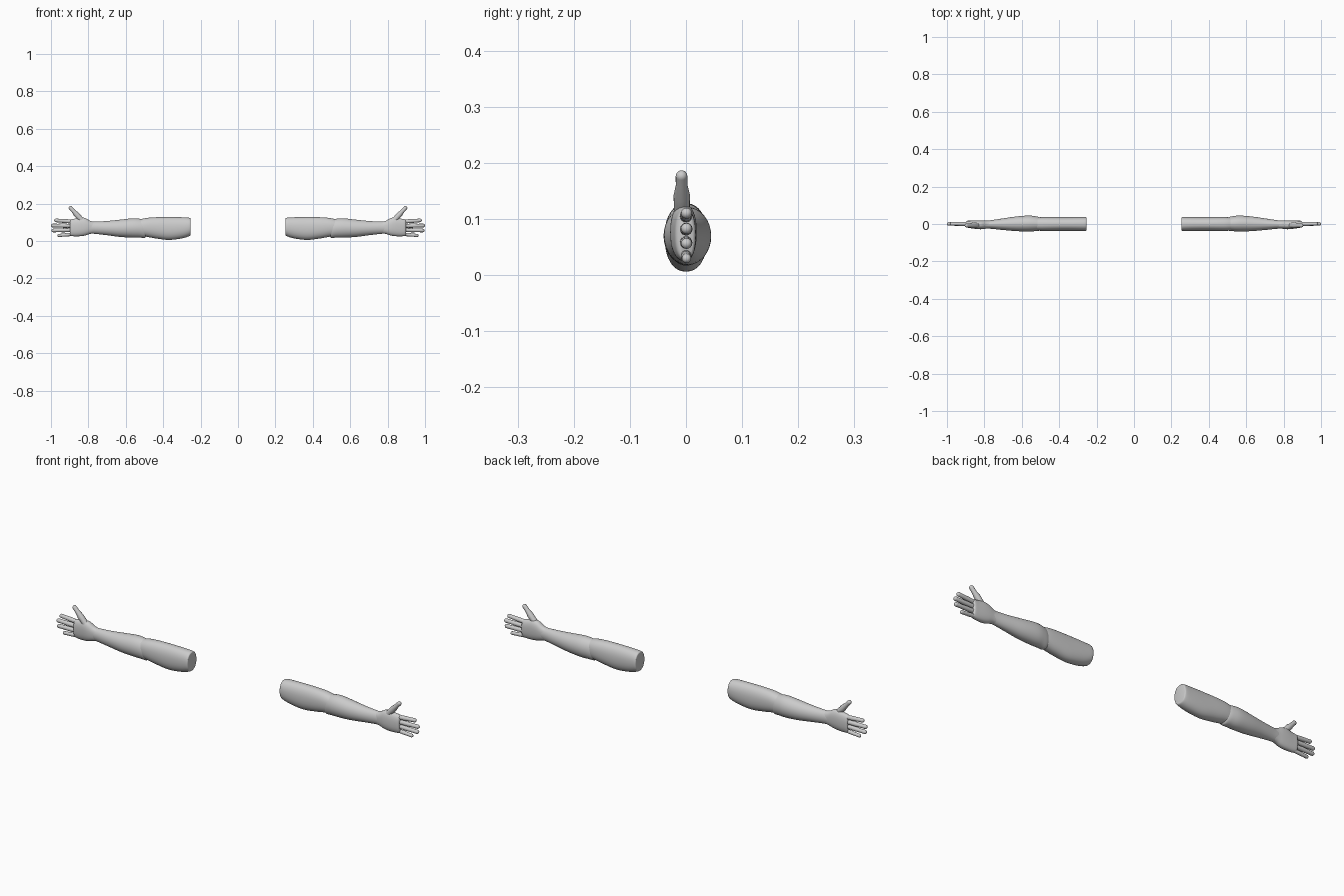
import bpy, math
from mathutils import Vector

if "Cube" in bpy.data.objects:
    bpy.data.objects.remove(bpy.data.objects["Cube"])


def smooth_path(rows, steps):
    # Catmull-Rom interpolation of all the columns
    out = []
    for i in range(len(rows) - 1):
        a, b = rows[max(i - 1, 0)], rows[i]
        c, d = rows[i + 1], rows[min(i + 2, len(rows) - 1)]
        for s in range(steps):
            t = s / steps
            out.append([0.5 * (2*q + (r - p)*t + (2*p - 5*q + 4*r - u)*t*t
                               + (3*q - p - 3*r + u)*t**3)
                        for p, q, r, u in zip(a, b, c, d)])
    return out + [list(rows[-1])]


def finish(name, verts, faces):
    mesh = bpy.data.meshes.new(name)
    mesh.from_pydata(verts, [], faces)
    mesh.update()
    for p in mesh.polygons:
        p.use_smooth = True
    mesh.set_sharp_from_angle(angle=math.radians(50))
    ob = bpy.data.objects.new(name, mesh)
    bpy.context.collection.objects.link(ob)
    # the opposite arm
    mod = ob.modifiers.new("mirror", 'MIRROR')
    mod.use_axis[0] = True
    mod.use_mirror_merge = False
    return ob


def skin(name, rings):
    n = len(rings[0])
    verts = [v for r in rings for v in r]
    faces = [list(range(n))[::-1]]
    for i in range(len(rings) - 1):
        for j in range(n):
            k = (j + 1) % n
            faces.append([i*n + j, i*n + k, (i+1)*n + k, (i+1)*n + j])
    faces.append([(len(rings)-1)*n + j for j in range(n)])
    return finish(name, verts, faces)


def limb(name, rows, steps=5, n=32, power=1.0):
    # rows: x, y min, y max, z min, z max
    def bow(v):
        return math.copysign(abs(v)**power, v)
    rings = []
    for x, y0, y1, z0, z1 in smooth_path(rows, steps):
        rings.append([(x, (y0+y1)/2 + (y1-y0)/2 * bow(math.cos(a)),
                       (z0+z1)/2 + (z1-z0)/2 * bow(math.sin(a)))
                      for a in (2*math.pi*j/n for j in range(n))])
    return skin(name, rings)


def finger(name, start, end, r0, r1, n=16):
    a, b = Vector(start), Vector(end)
    d = (b - a).normalized()
    u = Vector((0, 1, 0))
    u = (u - d * u.dot(d)).normalized()
    w = d.cross(u)
    length = (b - a).length
    prof = [(0, r0), (0.3*length, r0*0.95), (0.45*length, r0), (0.7*length, r1)]
    prof += [(length - r1 + r1*math.sin(t), r1*math.cos(t))
             for t in (math.radians(k) for k in (0, 20, 40, 60, 78))]
    rings = [[a + d*s + (u*math.cos(2*math.pi*j/n) + w*math.sin(2*math.pi*j/n))*r
              for j in range(n)] for s, r in prof]
    return skin(name, rings)


# upper arm with a softly rounded cut end
limb("upper_arm", [
    (0.253, -0.031, 0.031, 0.036, 0.116),
    (0.259, -0.037, 0.037, 0.027, 0.124),
    (0.300, -0.038, 0.038, 0.014, 0.127),
    (0.370, -0.038, 0.038, 0.006, 0.128),
    (0.440, -0.038, 0.038, 0.014, 0.127),
    (0.490, -0.037, 0.037, 0.023, 0.123),
    (0.525, -0.034, 0.034, 0.028, 0.115)], power=0.9)

# forearm, swelling behind the elbow and tapering to the wrist
limb("forearm", [
    (0.490, -0.026, 0.026, 0.024, 0.106),
    (0.500, -0.034, 0.034, 0.017, 0.114),
    (0.525, -0.038, 0.041, 0.018, 0.119),
    (0.565, -0.040, 0.045, 0.018, 0.121),
    (0.630, -0.038, 0.040, 0.022, 0.114),
    (0.700, -0.032, 0.030, 0.031, 0.107),
    (0.760, -0.026, 0.021, 0.038, 0.104),
    (0.790, -0.024, 0.018, 0.040, 0.104)])

# hand from wrist to knuckles
limb("hand", [
    (0.770, -0.023, 0.018, 0.041, 0.102),
    (0.790, -0.025, 0.018, 0.038, 0.108),
    (0.815, -0.028, 0.019, 0.030, 0.122),
    (0.840, -0.027, 0.019, 0.026, 0.126),
    (0.870, -0.023, 0.018, 0.025, 0.120),
    (0.892, -0.019, 0.017, 0.027, 0.116),
    (0.898, -0.013, 0.013, 0.031, 0.111)], power=0.85)

# four spread fingers
for name, z0, z1, tip, r in [("index_finger", 0.103, 0.111, 0.983, 0.0110),
                             ("middle_finger", 0.081, 0.083, 1.000, 0.0112),
                             ("ring_finger", 0.059, 0.056, 0.997, 0.0110),
                             ("little_finger", 0.037, 0.029, 0.965, 0.0095)]:
    finger(name, (0.875, 0.0, z0), (tip, 0.001, z1), r, r * 0.88)

# thumb pointing up and out
finger("thumb", (0.830, -0.007, 0.105), (0.902, -0.008, 0.184), 0.0150, 0.0105)
